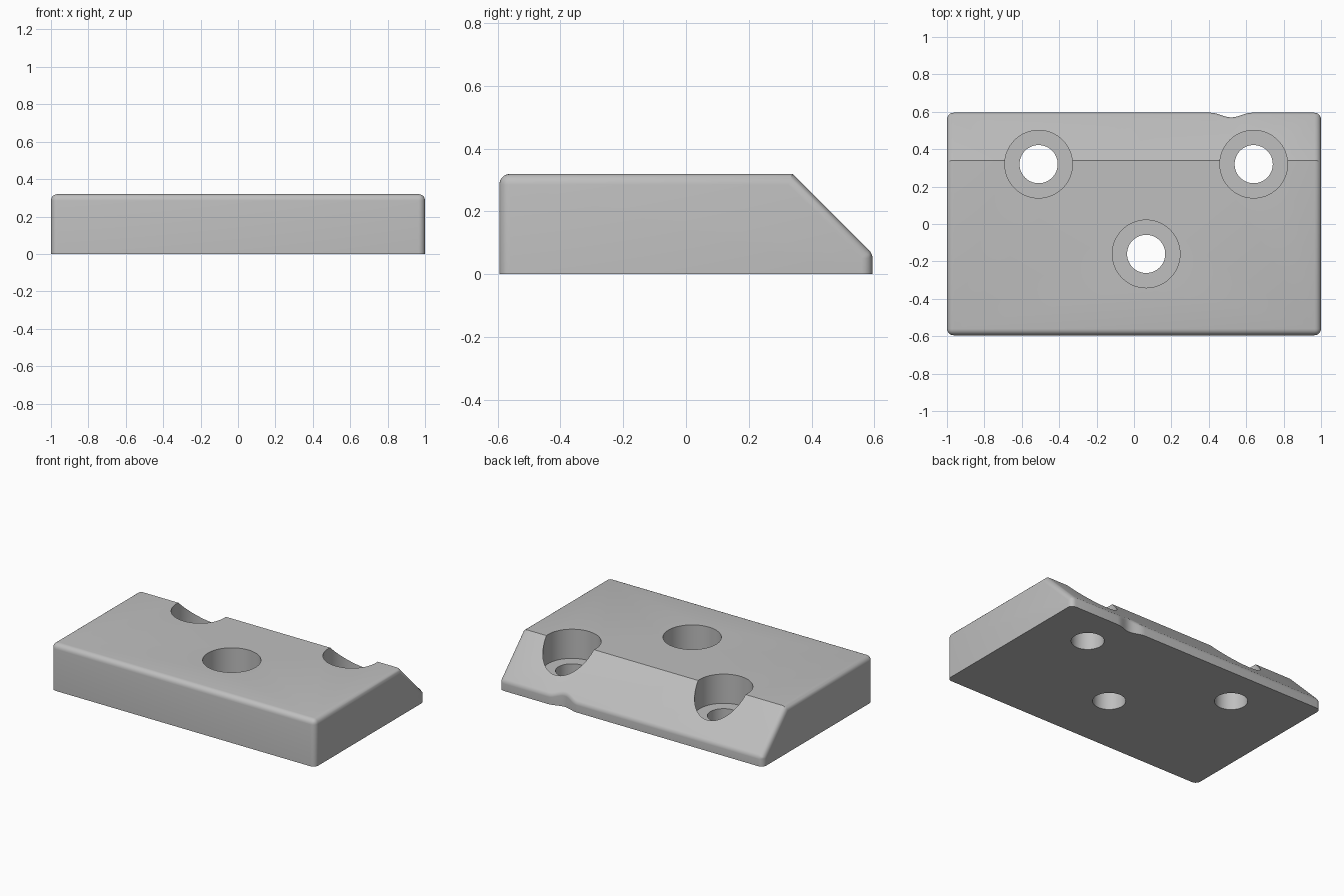
import bpy, bmesh, math
from mathutils import Vector

if "Cube" in bpy.data.objects:
    bpy.data.objects.remove(bpy.data.objects["Cube"], do_unlink=True)

HALF_Y, HEIGHT, CREASE_Y = 0.595, 0.32, 0.34
HOLES = [(-0.51, 0.32), (0.64, 0.32), (0.065, -0.16)]
NOTCH_X, NOTCH_HALF, NOTCH_DEPTH = 0.52, 0.11, 0.025

grey = bpy.data.materials.new("plain grey")
grey.use_nodes = True
colour = (0.52, 0.52, 0.52, 1)
grey.diffuse_color = colour
grey.node_tree.nodes["Principled BSDF"].inputs["Base Color"].default_value = colour


def make_object(name, bm):
    mesh = bpy.data.meshes.new(name)
    bm.to_mesh(mesh)
    bm.free()
    mesh.materials.append(grey)
    obj = bpy.data.objects.new(name, mesh)
    bpy.context.collection.objects.link(obj)
    return obj


# Block outline with a shallow finger notch in the back edge
outline = [(-1, -HALF_Y), (1, -HALF_Y), (1, HALF_Y)]
steps = 14
for i in range(steps + 1):
    t = 1 - 2 * i / steps
    dip = NOTCH_DEPTH * (1 + math.cos(math.pi * t)) / 2
    outline.append((NOTCH_X + NOTCH_HALF * t, HALF_Y - dip))
outline.append((-1, HALF_Y))

bm = bmesh.new()
base = bm.faces.new([bm.verts.new((x, y, 0)) for x, y in outline])
top = bmesh.ops.extrude_face_region(bm, geom=[base])
bmesh.ops.translate(bm, vec=(0, 0, HEIGHT),
                    verts=[v for v in top["geom"] if isinstance(v, bmesh.types.BMVert)])

# Slice off the sloped back
slope_normal = Vector((0, 1, 1)).normalized()
cut = bmesh.ops.bisect_plane(bm, geom=bm.verts[:] + bm.edges[:] + bm.faces[:],
                             plane_co=(0, CREASE_Y, HEIGHT), plane_no=slope_normal,
                             clear_outer=True)
bmesh.ops.holes_fill(bm, edges=[e for e in cut["geom_cut"] if isinstance(e, bmesh.types.BMEdge)])
bmesh.ops.recalc_face_normals(bm, faces=bm.faces[:])

# Mark the edges to round: corners and rims, leaving base and crease sharp
weight = bm.edges.layers.float.new("bevel_weight_edge")
for e in bm.edges:
    a, b = (v.co for v in e.verts)
    mid = (a + b) / 2
    if mid.z < 0.001:
        continue
    upright = (a - b).xy.length < 0.001
    if upright:
        e[weight] = 1.0 if abs(mid.x) > 0.99 else 0.0
    elif abs(mid.x) > 0.99 or mid.y < 0:
        e[weight] = 1.0
    elif mid.y > CREASE_Y + 0.1:
        e[weight] = 0.45

block = make_object("block", bm)
bpy.context.view_layer.objects.active = block
block.select_set(True)
bevel = block.modifiers.new("rounding", "BEVEL")
bevel.limit_method = "WEIGHT"
bevel.width = 0.035
bevel.segments = 5
bevel.use_clamp_overlap = False
bpy.ops.object.modifier_apply(modifier=bevel.name)


def drill(radius, bottom, height):
    """Cut one round bore at every hole position."""
    for x, y in HOLES:
        cbm = bmesh.new()
        bmesh.ops.create_cone(cbm, cap_ends=True, segments=64,
                              radius1=radius, radius2=radius, depth=height)
        bmesh.ops.translate(cbm, vec=(x, y, bottom + height / 2), verts=cbm.verts[:])
        cutter = make_object("bore_cutter", cbm)
        cutter.hide_render = True
        mod = block.modifiers.new("bore", "BOOLEAN")
        mod.operation = "DIFFERENCE"
        mod.solver = "EXACT"
        mod.object = cutter
        bpy.ops.object.modifier_apply(modifier=mod.name)
        bpy.data.objects.remove(cutter, do_unlink=True)


# Screw holes: wide counterbore, then the narrow through hole
drill(0.181, 0.12, 0.4)
drill(0.102, -0.1, 0.6)

bpy.ops.object.shade_smooth_by_angle(angle=math.radians(30))
